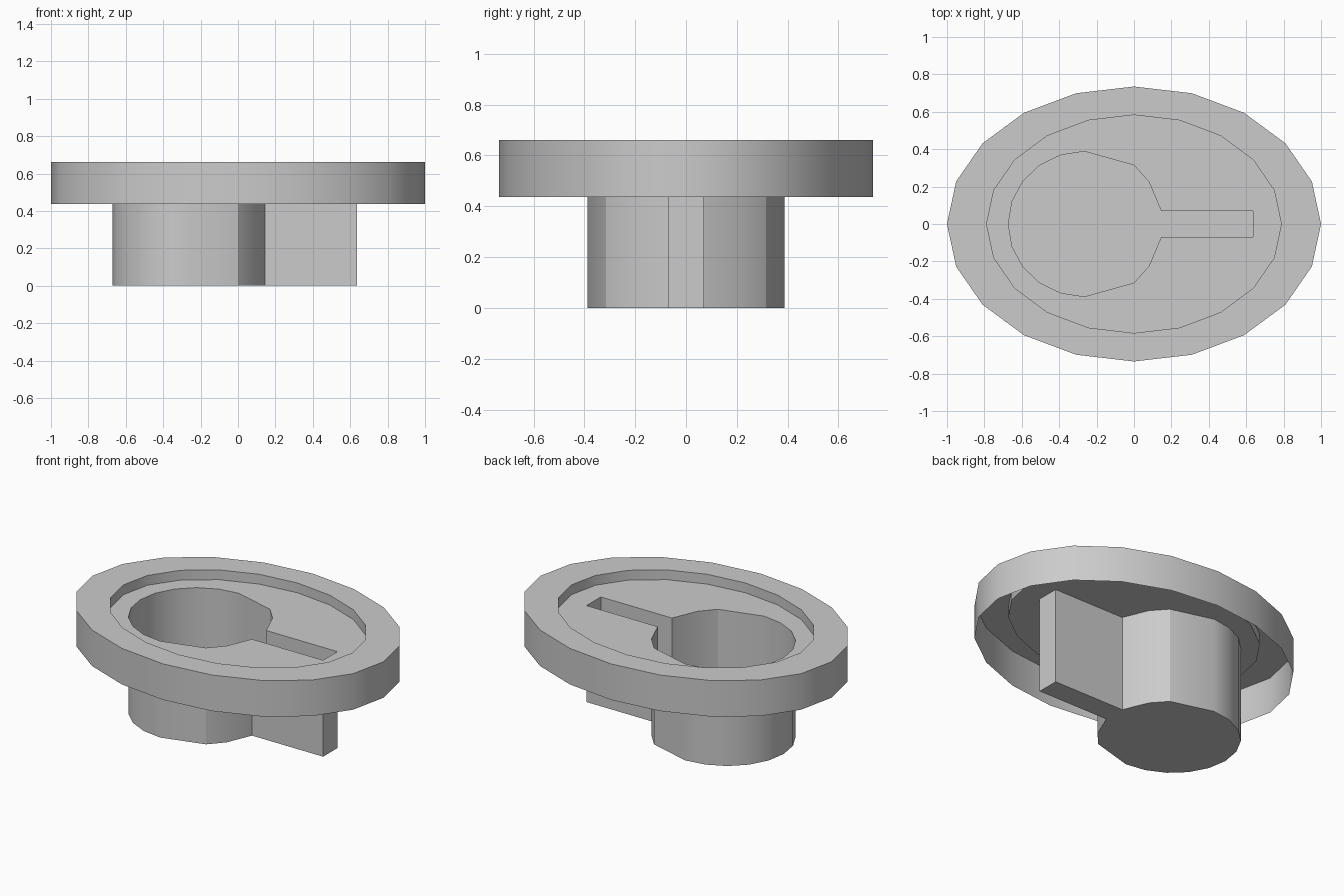
import bpy, bmesh
from math import sin, cos, pi, radians

if "Cube" in bpy.data.objects:
    bpy.data.objects.remove(bpy.data.objects["Cube"])

SIDES = 20
Z_LIP, Z_TOP, Z_FLOOR = 0.437, 0.661, 0.60


def ellipse(rx, ry):
    return [(rx * cos(2 * pi * i / SIDES), ry * sin(2 * pi * i / SIDES)) for i in range(SIDES)]


def ring(bm, outline, z):
    return [bm.verts.new((x, y, z)) for x, y in outline]


def bridge(bm, a, b):
    n = len(a)
    for i in range(n):
        j = (i + 1) % n
        bm.faces.new((a[i], a[j], b[j], b[i]))


def finish(bm, name):
    mesh = bpy.data.meshes.new(name)
    bm.to_mesh(mesh)
    bm.free()
    ob = bpy.data.objects.new(name, mesh)
    bpy.context.collection.objects.link(ob)
    bpy.ops.object.select_all(action='DESELECT')
    ob.select_set(True)
    bpy.context.view_layer.objects.active = ob
    bpy.ops.object.shade_smooth_by_angle(angle=radians(30))


outer = ellipse(1.0, 0.735)
inner = ellipse(0.788, 0.583)

# keyhole outline: slot and shoulder, then the round end, mirrored in y
half = [(0.635, 0.07), (0.145, 0.07), (0.08, 0.225), (0.0, 0.314)]
half += [(-0.265 + 0.407 * cos(radians(a)), 0.388 * sin(radians(a))) for a in range(90, 180, 18)]
keyhole = half + [(-0.672, 0.0)] + [(x, -y) for x, y in reversed(half)]

# rim: thin shell, open underneath
bm = bmesh.new()
rings = [ring(bm, o, z) for o, z in
         ((outer, Z_LIP), (outer, Z_TOP), (inner, Z_TOP), (inner, Z_FLOOR))]
for a, b in zip(rings, rings[1:]):
    bridge(bm, a, b)
finish(bm, "rim")

# recessed floor with the keyhole opening
bm = bmesh.new()
for outline in (inner, keyhole):
    vs = ring(bm, outline, Z_FLOOR)
    for i in range(len(vs)):
        bm.edges.new((vs[i - 1], vs[i]))
bmesh.ops.triangle_fill(bm, use_beauty=True, edges=bm.edges[:], normal=(0, 0, 1))
for f in bm.faces:
    f.normal_update()
    if f.normal.z < 0:
        f.normal_flip()
finish(bm, "recess_floor")

# hollow keyhole socket with a closed bottom
bm = bmesh.new()
top, base = ring(bm, keyhole, Z_FLOOR), ring(bm, keyhole, 0.0)
bridge(bm, top, base)
bm.faces.new(base)
finish(bm, "keyhole_socket")
